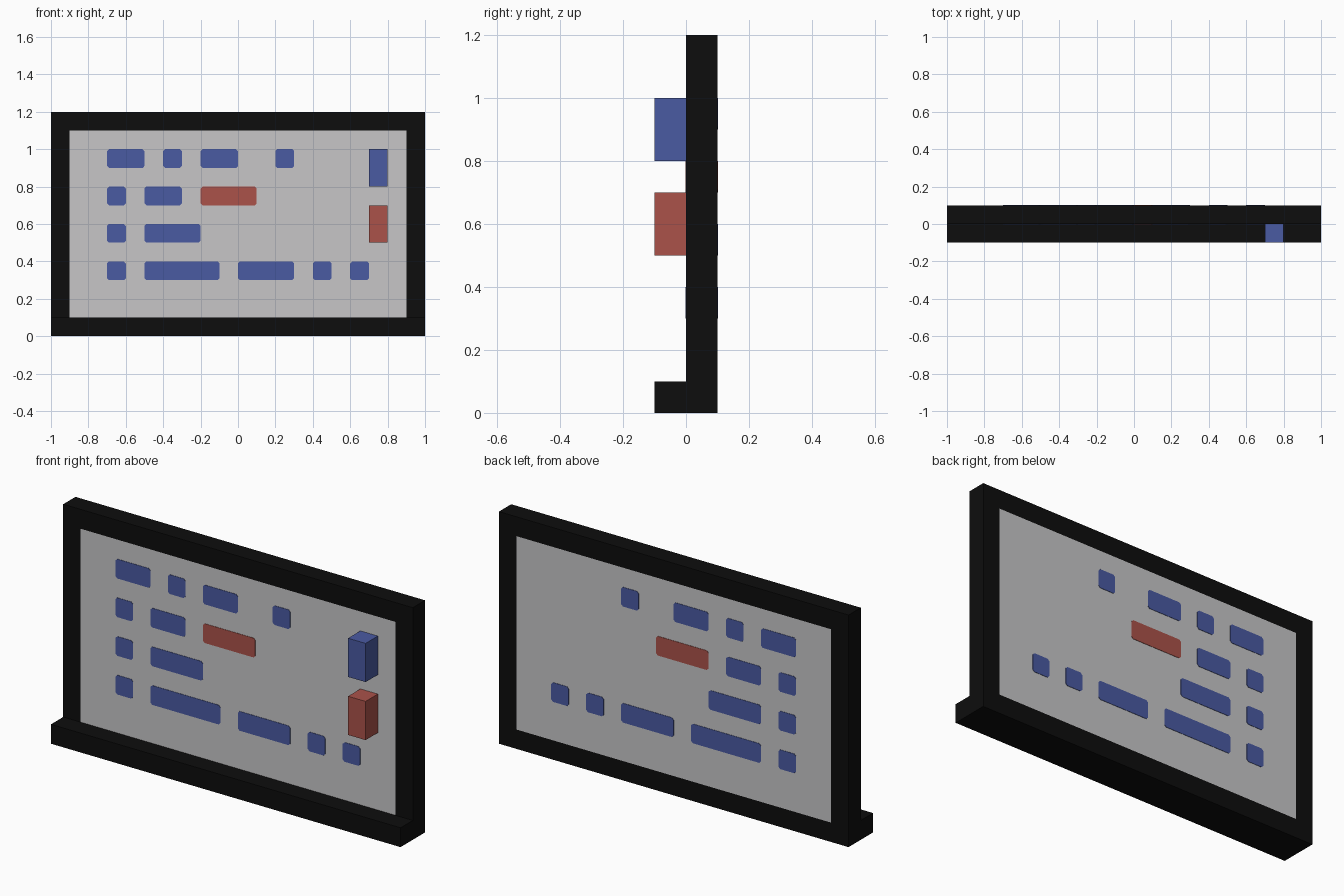
import bpy, bmesh

old = bpy.data.objects.get("Cube")
if old:
    bpy.data.objects.remove(old, do_unlink=True)


def material(name, rgb):
    m = bpy.data.materials.new(name)
    m.use_nodes = True
    m.diffuse_color = (*rgb, 1)
    bsdf = m.node_tree.nodes["Principled BSDF"]
    bsdf.inputs["Base Color"].default_value = (*rgb, 1)
    bsdf.inputs["Roughness"].default_value = 0.8
    return m


BLACK = material("black frame", (0.004, 0.004, 0.004))
WHITE = material("board white", (0.57, 0.565, 0.575))
BLUE = material("marker blue", (0.068, 0.103, 0.36))
RED = material("marker red", (0.405, 0.085, 0.068))


def finish(bm, name, mat):
    bmesh.ops.recalc_face_normals(bm, faces=bm.faces)
    mesh = bpy.data.meshes.new(name)
    bm.to_mesh(mesh)
    bm.free()
    mesh.materials.append(mat)
    obj = bpy.data.objects.new(name, mesh)
    bpy.context.collection.objects.link(obj)
    return obj


def add_prism(bm, outline, y0, y1):
    """Extrude an (x, z) outline from y0 to y1."""
    face = bm.faces.new([bm.verts.new((x, y0, z)) for x, z in outline])
    ext = bmesh.ops.extrude_face_region(bm, geom=[face])
    verts = [g for g in ext["geom"] if isinstance(g, bmesh.types.BMVert)]
    bmesh.ops.translate(bm, verts=verts, vec=(0, y1 - y0, 0))


def rect(x0, x1, z0, z1):
    return [(x0, z0), (x1, z0), (x1, z1), (x0, z1)]


def clipped_rect(x0, x1, z0, z1, c=0.01):
    return [(x0 + c, z0), (x1 - c, z0), (x1, z0 + c), (x1, z1 - c),
            (x1 - c, z1), (x0 + c, z1), (x0, z1 - c), (x0, z0 + c)]


def box(name, x, y, z, mat):
    bm = bmesh.new()
    add_prism(bm, rect(*x, *z), *y)
    return finish(bm, name, mat)


# Frame: rectangular ring around the writing panel
bm = bmesh.new()
loops = [[bm.verts.new((x, y, z)) for x, z in outline]
         for outline, y in ((rect(-1, 1, 0, 1.2), 0), (rect(-1, 1, 0, 1.2), 0.1),
                            (rect(-0.9, 0.9, 0.1, 1.1), 0.1),
                            (rect(-0.9, 0.9, 0.1, 1.1), 0))]
for a, b in zip(loops, loops[1:] + loops[:1]):
    for i in range(4):
        j = (i + 1) % 4
        bm.faces.new((a[i], a[j], b[j], b[i]))
finish(bm, "frame", BLACK)

# Writing panel, flush with the frame on both sides, and the front ledge
box("panel", (-0.9, 0.9), (0, 0.1), (0.1, 1.1), WHITE)
box("ledge", (-1, 1), (-0.1, 0), (0, 0.1), BLACK)

# Two blocks standing out from the front
box("blue_block", (0.7, 0.8), (-0.1, 0), (0.8, 1.0), BLUE)
box("red_block", (0.7, 0.8), (-0.1, 0), (0.5, 0.7), RED)

# Rows of written marks: bottom height and x spans
blue_rows = {
    0.9: [(-0.7, -0.5), (-0.4, -0.3), (-0.2, 0.0), (0.2, 0.3)],
    0.7: [(-0.7, -0.6), (-0.5, -0.3)],
    0.5: [(-0.7, -0.6), (-0.5, -0.2)],
    0.3: [(-0.7, -0.6), (-0.5, -0.1), (0.0, 0.3), (0.4, 0.5), (0.6, 0.7)],
}
red_rows = {0.7: [(-0.2, 0.1)]}

# Thin plates, repeated on the front and back faces
for side, y0, y1 in (("front", -0.002, 0), ("back", 0.1, 0.102)):
    for colour, rows, mat in (("blue", blue_rows, BLUE), ("red", red_rows, RED)):
        bm = bmesh.new()
        for z, spans in rows.items():
            for x0, x1 in spans:
                add_prism(bm, clipped_rect(x0, x1, z, z + 0.1), y0, y1)
        finish(bm, f"{side}_{colour}_marks", mat)
